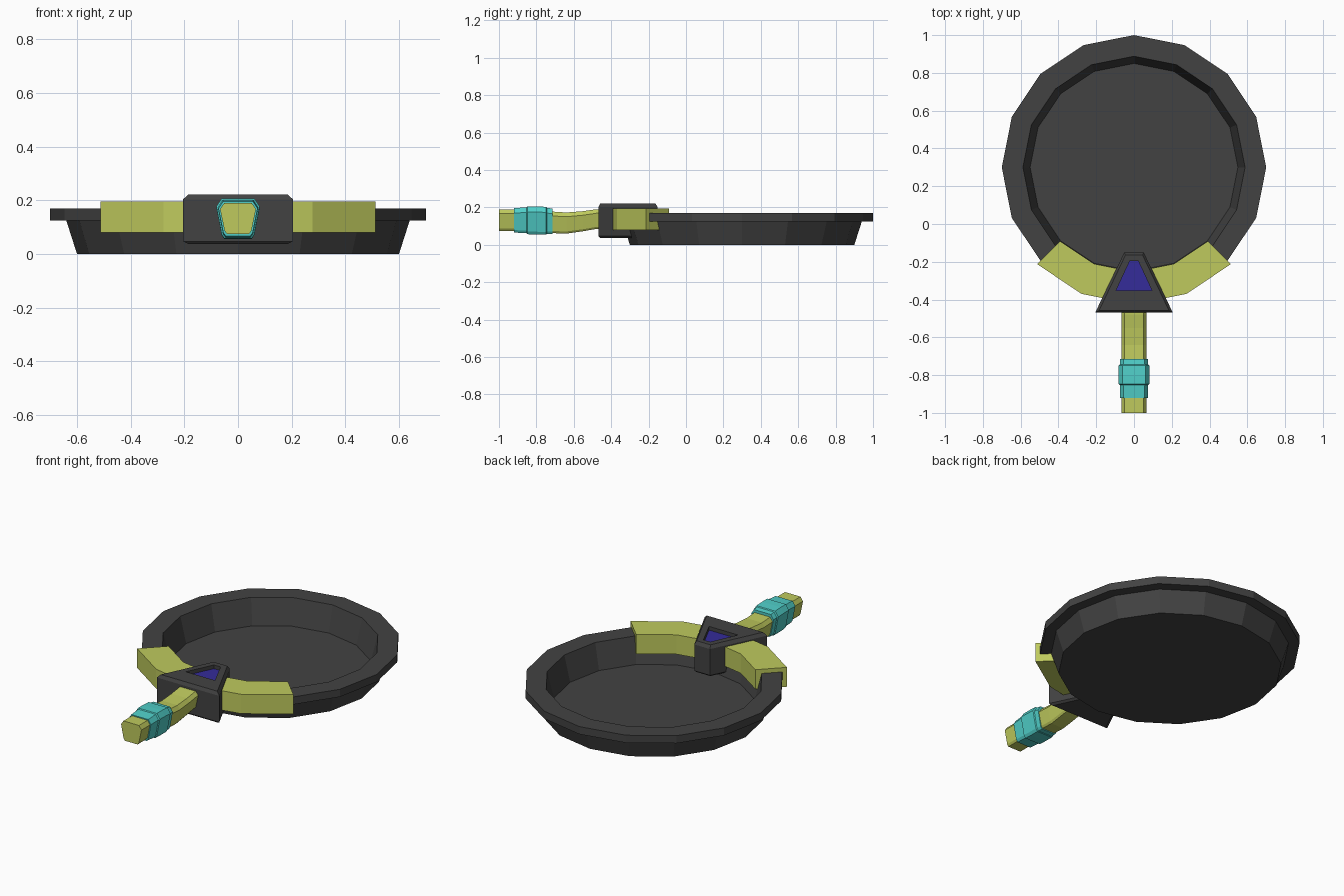
import bpy, bmesh, math
from math import sin, cos, pi

if "Cube" in bpy.data.objects:
    bpy.data.objects.remove(bpy.data.objects["Cube"])

PAN_Y = 0.30


def material(name, rgb):
    m = bpy.data.materials.new(name)
    m.diffuse_color = (*rgb, 1)
    m.use_nodes = True
    m.node_tree.nodes["Principled BSDF"].inputs["Base Color"].default_value = m.diffuse_color
    return m


IRON = material("dark_iron", (0.055, 0.055, 0.055))
GREEN = material("olive_green", (0.52, 0.59, 0.11))
CYAN = material("cyan_wrap", (0.08, 0.62, 0.58))
BLUE = material("blue_inlay", (0.035, 0.025, 0.32))


def finish(bm, name, *mats):
    bmesh.ops.recalc_face_normals(bm, faces=bm.faces)
    me = bpy.data.meshes.new(name)
    bm.to_mesh(me)
    bm.free()
    for m in mats:
        me.materials.append(m)
    ob = bpy.data.objects.new(name, me)
    bpy.context.collection.objects.link(ob)
    return ob


def loft(name, rings, *mats):
    """Skin matching closed rings of points and cap both ends."""
    bm = bmesh.new()
    vs = [[bm.verts.new(p) for p in r] for r in rings]
    n = len(vs[0])
    for a, b in zip(vs, vs[1:]):
        for i in range(n):
            j = (i + 1) % n
            bm.faces.new((a[i], a[j], b[j], b[i]))
    bm.faces.new(vs[0])
    bm.faces.new(vs[-1])
    return finish(bm, name, *mats)


# Pan: 16-sided profile from the underside, round the rim, to the cooking floor
profile = [(0.60, 0), (0.64, 0.125), (0.70, 0.125), (0.70, 0.17),
           (0.588, 0.17), (0.55, 0.018)]
loft("pan", [[(r * sin(k * pi / 8), PAN_Y + r * cos(k * pi / 8), z)
              for k in range(16)] for r, z in profile], IRON)

# Rim clamp: curved band hugging the front quarter of the rim
sections = []
for k in range(-2, 3):
    a = k * pi / 8
    sections.append([(r * sin(a), PAN_Y - r * cos(a), z) for r, z in
                     ((0.553, 0.08), (0.725, 0.08), (0.725, 0.195), (0.553, 0.195))])
loft("rim_clamp", sections, GREEN)


# Bracket: chamfered trapezoid block with a sunken blue inlay
def trapezoid(front_w, front_y, back_w, back_y, z):
    return [(-front_w, front_y, z), (front_w, front_y, z),
            (back_w, back_y, z), (-back_w, back_y, z)]


outer = (0.205, -0.468, 0.052, -0.152)
top = (0.185, -0.458, 0.045, -0.164)
inlay = (0.095, -0.352, 0.022, -0.195)
bracket = loft("bracket", [
    trapezoid(*top, 0.037), trapezoid(*outer, 0.047), trapezoid(*outer, 0.203),
    trapezoid(*top, 0.222), trapezoid(*inlay, 0.222), trapezoid(*inlay, 0.20)],
    IRON, BLUE)
bracket.data.polygons[-1].material_index = 1


# Handle and grip: eight-sided tapered cross-section swept along y
def section(y, w, lo, hi):
    h = hi - lo
    half = [(0.62, lo), (0.75, lo + 0.1 * h), (1.0, hi - 0.2 * h), (0.76, hi)]
    return ([(w * x, y, z) for x, z in half] +
            [(-w * x, y, z) for x, z in reversed(half)])


loft("handle", [section(*s) for s in (
    (-1.00, 0.067, 0.075, 0.19), (-0.90, 0.067, 0.075, 0.19),
    (-0.72, 0.067, 0.063, 0.178), (-0.64, 0.067, 0.060, 0.173),
    (-0.55, 0.067, 0.073, 0.180), (-0.48, 0.067, 0.085, 0.19),
    (-0.40, 0.067, 0.085, 0.19))], GREEN)

loft("grip_wrap", [section(*s) for s in (
    (-0.92, 0.073, 0.066, 0.196), (-0.852, 0.075, 0.062, 0.201),
    (-0.848, 0.081, 0.057, 0.206), (-0.80, 0.081, 0.055, 0.206),
    (-0.748, 0.081, 0.055, 0.203), (-0.744, 0.075, 0.058, 0.198),
    (-0.715, 0.073, 0.058, 0.194))], CYAN)
